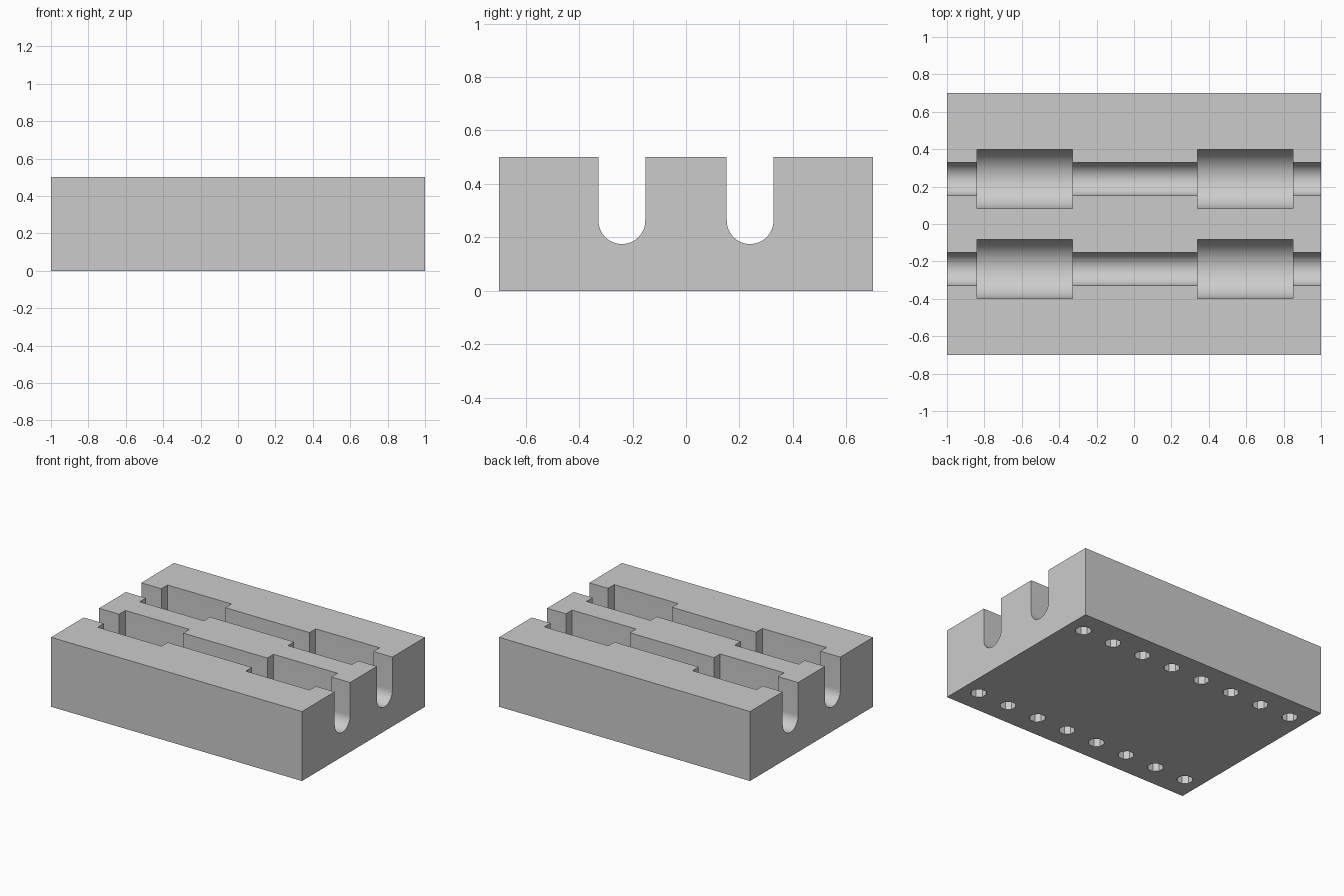
import bpy, bmesh
from math import pi, sin, cos
from mathutils import Matrix

cube = bpy.data.objects.get("Cube")
if cube:
    bpy.data.objects.remove(cube, do_unlink=True)

grey = bpy.data.materials.new("plain grey")
grey.use_nodes = True
colour = (0.6, 0.6, 0.6, 1)
grey.diffuse_color = colour
grey.node_tree.nodes["Principled BSDF"].inputs["Base Color"].default_value = colour


def finish(bm, name):
    bmesh.ops.recalc_face_normals(bm, faces=bm.faces)
    mesh = bpy.data.meshes.new(name)
    bm.to_mesh(mesh)
    bm.free()
    mesh.materials.append(grey)
    obj = bpy.data.objects.new(name, mesh)
    bpy.context.collection.objects.link(obj)
    return obj


def channel_cutter(name, x0, x1, y, radius, axis_z=0.2625, top=0.7, steps=32):
    """U-shaped profile extruded along x."""
    arc = [pi + pi * i / steps for i in range(steps + 1)]
    profile = [(y + radius * cos(a), axis_z + radius * sin(a)) for a in arc]
    profile += [(y + radius, top), (y - radius, top)]
    bm = bmesh.new()
    face = bm.faces.new([bm.verts.new((x0, py, pz)) for py, pz in profile])
    side = bmesh.ops.extrude_face_region(bm, geom=[face])["geom"]
    moved = [v for v in side if isinstance(v, bmesh.types.BMVert)]
    bmesh.ops.translate(bm, verts=moved, vec=(x1 - x0, 0, 0))
    return finish(bm, name)


def hole_cutter(name, x, y, radius=0.053, depth=0.1):
    bm = bmesh.new()
    place = Matrix.Translation((x, y, 0)) @ Matrix.Rotation(pi / 8, 4, "Z")
    bmesh.ops.create_cone(bm, cap_ends=True, segments=8, radius1=radius,
                          radius2=radius, depth=2 * depth, matrix=place)
    return finish(bm, name)


# Solid block
bm = bmesh.new()
bmesh.ops.create_cube(bm, size=1, matrix=Matrix.Translation((0, 0, 0.25))
                      @ Matrix.Diagonal((2, 1.4, 0.5, 1)))
block = finish(bm, "slotted_block")

# Two long channels, each with two wider pockets, and rows of holes below
cutters = []
for y in (-0.24, 0.24):
    cutters.append(channel_cutter("channel_cutter", -1.2, 1.2, y, 0.0875))
    for x0, x1 in ((-0.84, -0.33), (0.34, 0.85)):
        cutters.append(channel_cutter("pocket_cutter", x0, x1, y, 0.158))
for y in (-0.53, 0.53):
    for i in range(8):
        cutters.append(hole_cutter("hole_cutter", -0.875 + 0.25 * i, y))

for cutter in cutters:
    cutter.hide_render = True
    mod = block.modifiers.new("cut", "BOOLEAN")
    mod.operation = "DIFFERENCE"
    mod.solver = "EXACT"
    mod.object = cutter

# Bake the cuts and discard the cutters
graph = bpy.context.evaluated_depsgraph_get()
block.data = bpy.data.meshes.new_from_object(block.evaluated_get(graph))
block.modifiers.clear()
for cutter in cutters:
    bpy.data.objects.remove(cutter, do_unlink=True)

# Smooth channel floors, sharp edges elsewhere
for obj in bpy.context.selected_objects:
    obj.select_set(False)
block.select_set(True)
bpy.context.view_layer.objects.active = block
bpy.ops.object.shade_smooth_by_angle(angle=pi / 6)
